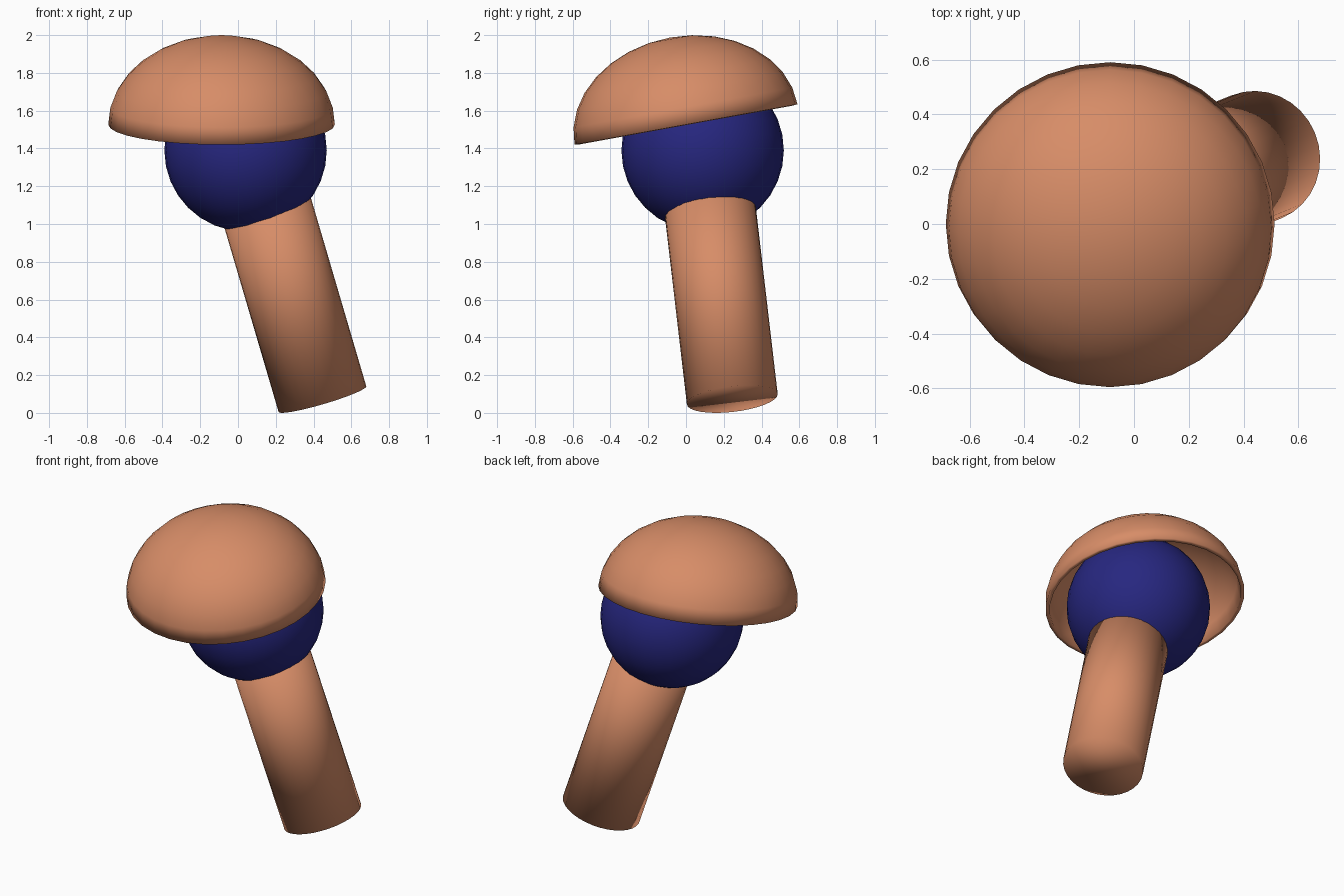
import bpy, bmesh, math
from mathutils import Vector, Matrix

if "Cube" in bpy.data.objects:
    bpy.data.objects.remove(bpy.data.objects["Cube"])


def material(name, rgb):
    m = bpy.data.materials.new(name)
    m.diffuse_color = (*rgb, 1)
    m.use_nodes = True
    m.node_tree.nodes["Principled BSDF"].inputs["Base Color"].default_value = m.diffuse_color
    return m


tan = material("warm_tan", (0.68, 0.265, 0.137))
navy = material("navy_blue", (0.02, 0.02, 0.215))


def finish(name, bm, mat, matrix):
    """Turn a bmesh into a smooth, placed object."""
    bmesh.ops.recalc_face_normals(bm, faces=bm.faces)
    for f in bm.faces:
        f.smooth = True
    me = bpy.data.meshes.new(name)
    bm.to_mesh(me)
    bm.free()
    me.materials.append(mat)
    ob = bpy.data.objects.new(name, me)
    ob.matrix_world = matrix
    bpy.context.collection.objects.link(ob)
    return ob


# Round ball in the middle
bm = bmesh.new()
bmesh.ops.create_uvsphere(bm, u_segments=32, v_segments=16, radius=0.43)
finish("ball", bm, navy, Matrix.Translation((0.04, 0.088, 1.39)))

# Leaning stem, its top end buried in the ball
axis = Vector((-0.294, -0.117, 1)).normalized()
length = 1.2
bm = bmesh.new()
bmesh.ops.create_cone(bm, cap_ends=True, segments=32, radius1=0.242,
                      radius2=0.242, depth=length)
centre = Vector((0.447, 0.245, 0.073)) + axis * length / 2
turn = Vector((0, 0, 1)).rotation_difference(axis).to_matrix().to_4x4()
finish("stem", bm, tan, Matrix.Translation(centre) @ turn)

# Flattened hollow dome, tipped toward the front
bm = bmesh.new()
bmesh.ops.create_uvsphere(bm, u_segments=32, v_segments=16, radius=0.6)
bmesh.ops.delete(bm, geom=[v for v in bm.verts if v.co.z < -0.001], context='VERTS')
bmesh.ops.scale(bm, vec=(1, 1, 0.78), verts=bm.verts)
dome = finish("dome_cap", bm, tan, Matrix.Translation((-0.087, 0, 1.527))
              @ Matrix.Rotation(math.radians(10.3), 4, 'X'))
if sum((p.normal.dot(p.center) for p in dome.data.polygons)) < 0:
    dome.data.flip_normals()
shell = dome.modifiers.new("shell", 'SOLIDIFY')
shell.thickness = 0.025
shell.offset = -1
